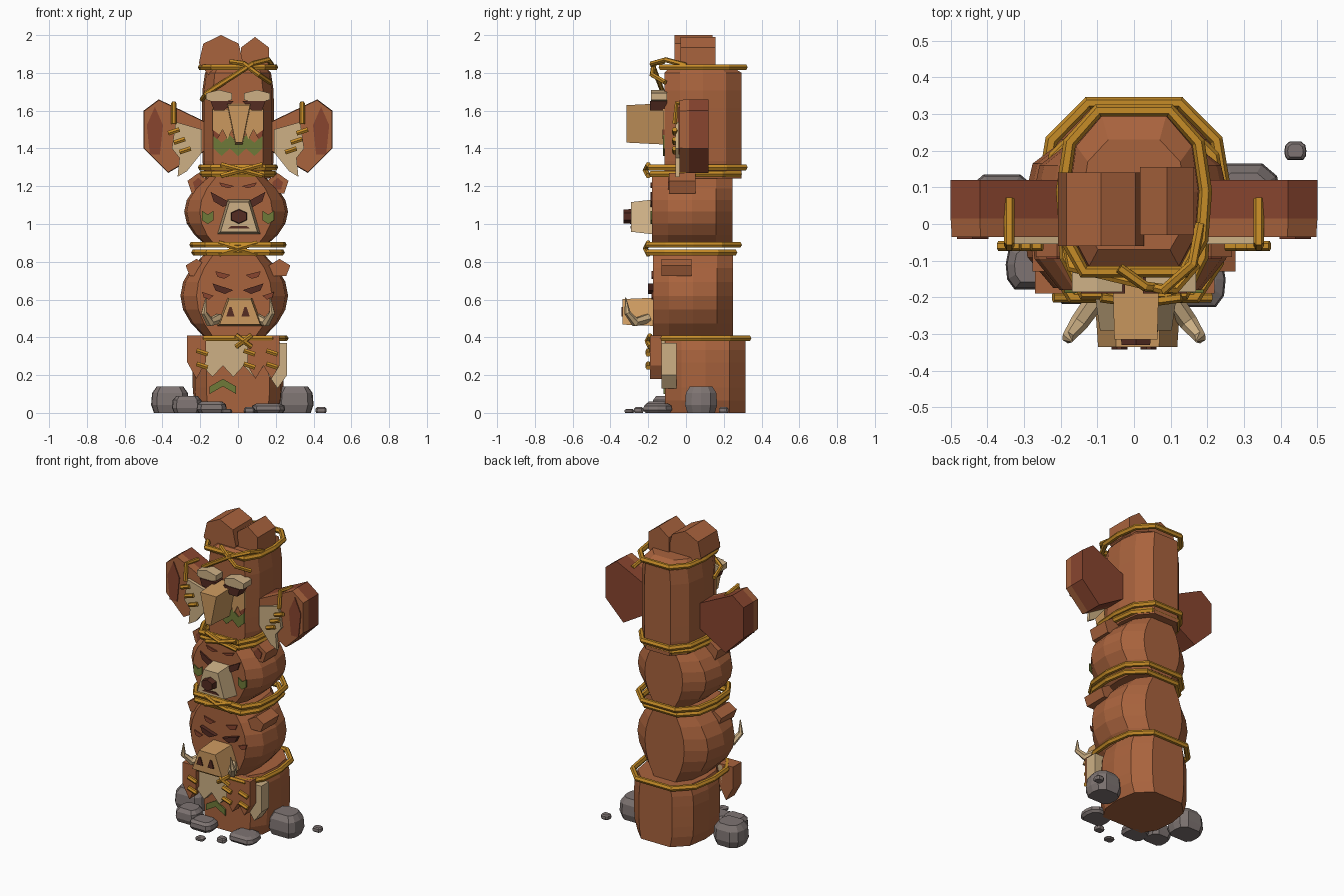
import bpy, bmesh
from math import pi, sin, cos

cube = bpy.data.objects.get("Cube")
if cube:
    bpy.data.objects.remove(cube, do_unlink=True)


def linear(c):
    return c / 12.92 if c <= 0.04 else ((c + 0.055) / 1.055) ** 2.4


def material(name, code):
    colour = [linear(byte / 255) for byte in bytes.fromhex(code)] + [1]
    mat = bpy.data.materials.new(name)
    mat.use_nodes = True
    mat.diffuse_color = colour
    shader = mat.node_tree.nodes["Principled BSDF"]
    shader.inputs["Base Color"].default_value = colour
    shader.inputs["Roughness"].default_value = 0.9
    return mat


WOOD = material("wood brown", "A9633D")
RED = material("red wood", "89452F")
DARK = material("dark brown", "552C22")
CREAM = material("cream", "CDB085")
TAN = material("tan", "CB995F")
ROPE = material("rope yellow", "C68C27")
ROCK = material("rock grey", "7E7472")
GREEN = material("paint green", "6F7A38")


def skin(name, rings, mat):
    """Closed solid through rings of equal point count."""
    bm = bmesh.new()
    loops = [[bm.verts.new(p) for p in ring] for ring in rings]
    count = len(loops[0])
    for low, high in zip(loops, loops[1:]):
        for i in range(count):
            j = (i + 1) % count
            bm.faces.new((low[i], low[j], high[j], high[i]))
    bm.faces.new(loops[0])
    bm.faces.new(loops[-1])
    bmesh.ops.recalc_face_normals(bm, faces=bm.faces)
    mesh = bpy.data.meshes.new(name)
    bm.to_mesh(mesh)
    bm.free()
    mesh.materials.append(mat)
    obj = bpy.data.objects.new(name, mesh)
    bpy.context.collection.objects.link(obj)


HALF_PLAN = [(.7, 0), (.95, .2), (1, .5), (.9, .8), (.5, 1)]
PLAN = HALF_PLAN + [(-u, v) for u, v in reversed(HALF_PLAN)]


def plan(z, half, front, back, x=0):
    """Horizontal log section with a broad flat front."""
    return [(x + u * half, front + v * (back - front), z) for u, v in PLAN]


def barrel(name, bottom, top, half, front, back, pinch, power, x=0):
    rings = []
    for step in range(7):
        t = step / 6
        width = half * (1 - pinch * abs(2 * t - 1) ** power)
        rings.append(plan(bottom + t * (top - bottom), width, front, back, x))
    skin(name, rings, WOOD)


def prism(name, outline, front, back, mat, taper=1, side=1):
    """Front outline in x and z, pushed along y; taper scales the front end."""
    cx = sum(x for x, z in outline) / len(outline)
    cz = sum(z for x, z in outline) / len(outline)
    rings = [[(side * (cx + (x - cx) * s), y, cz + (z - cz) * s) for x, z in outline]
             for y, s in ((back, 1), (front, taper))]
    skin(name, rings, mat)


def oval(cx, cz, rx, rz, sides):
    angles = [pi / 2 + 2 * pi * i / sides for i in range(sides)]
    return [(cx + rx * cos(a), cz + rz * sin(a)) for a in angles]


def trapezoid(cx, bottom, top, low_half, top_half):
    return [(cx - low_half, bottom), (cx + low_half, bottom), (cx + top_half, top), (cx - top_half, top)]


def slant(cx, cz, half, drop, rise):
    """Angry eye: the upper edge climbs outward."""
    return [(cx - half, cz), (cx + half, cz + rise),
            (cx + half * .7, cz + rise / 2 - drop), (cx - half * .2, cz - drop)]


def zigzag(left, right, z, teeth, depth):
    count = 2 * teeth
    return [(left + (right - left) * i / count, z - depth * (i % 2)) for i in range(count + 1)]


def torn(left, right, top, hem, teeth, depth):
    return [(left, top), (right, top)] + zigzag(left, right, hem, teeth, depth)[::-1]


def chevron(left, right, z, teeth, depth, thick):
    upper = zigzag(left, right, z, teeth, depth)
    return upper + [(x, h - thick) for x, h in reversed(upper)]


def rope(name, path, radius=.014, closed=False, mat=ROPE, pointed=False):
    curve = bpy.data.curves.new(name, "CURVE")
    curve.dimensions = "3D"
    curve.bevel_depth = radius
    curve.bevel_resolution = 1
    curve.use_fill_caps = True
    spline = curve.splines.new("POLY")
    spline.points.add(len(path) - 1)
    for i, (point, co) in enumerate(zip(spline.points, path)):
        point.co = (*co, 1)
        point.radius = 1 - .9 * (i / (len(path) - 1)) ** 2 if pointed else 1
    spline.use_cyclic_u = closed
    spline.use_smooth = False
    curve.materials.append(mat)
    obj = bpy.data.objects.new(name, curve)
    bpy.context.collection.objects.link(obj)
    bpy.ops.object.select_all(action="DESELECT")
    obj.select_set(True)
    bpy.context.view_layer.objects.active = obj
    bpy.ops.object.convert(target="MESH")


def binding(name, z, half, front, back):
    rope(name, plan(z, half, front, back), radius=.018, closed=True)


def knot(name, x, z, half, rise, y):
    for s in (-1, 1):
        rope(name, [(x - half, y, z - s * rise), (x, y - .015, z), (x + half, y, z + s * rise)])


# Stacked log bodies
barrel("base_log", 0, .4, .24, -.11, .315, pinch=.12, power=4)
barrel("boar_head", .4, .84, .285, -.175, .25, pinch=.45, power=2, x=-.02)
barrel("bear_head", .88, 1.25, .275, -.18, .245, pinch=.45, power=2, x=-.01)
barrel("eagle_body", 1.24, 1.8, .19, -.115, .295, pinch=.08, power=6)
skin("eagle_crown", [plan(1.8, .175, -.115, .295), plan(1.84, .14, -.07, .23)], WOOD)

# Head crest
prism("crest_right", oval(-.09, 1.88, .12, .12, 7), -.06, .14, WOOD)
prism("crest_left", oval(.09, 1.88, .085, .11, 6), -.03, .155, WOOD)

# Mirrored wings: red slab behind, brown slab in front, torn feathers and ties
WING = [(.15, 1.53), (.42, 1.66), (.5, 1.6), (.5, 1.4), (.37, 1.27), (.15, 1.4)]
FEATHER = [(.19, 1.5), (.33, 1.54), (.35, 1.4), (.31, 1.35), (.32, 1.25), (.27, 1.28), (.19, 1.38)]
for side, tag in ((-1, "right"), (1, "left")):
    prism("wing_back_" + tag, WING, .015, .12, RED, side=side)
    prism("wing_front_" + tag, WING, -.035, .015, WOOD, taper=.98, side=side)
    prism("wing_patch_" + tag, oval(.44, 1.48, .045, .14, 5), -.041, -.034, RED, side=side)
    prism("feather_" + tag, FEATHER, -.055, -.034, CREAM, side=side)
    x = side * .34
    rope("wing_tie_" + tag, [(x, .07, 1.62), (x, -.05, 1.64), (x, -.06, 1.53)])
    for i in range(3):
        x, z = side * (.34 - .03 * i), 1.49 - .05 * i
        rope("wing_stitch_" + tag, [(x - .03, -.06, z - .01), (x + .03, -.06, z + .01)])

# Centred face parts
prism("beak", trapezoid(.005, 1.42, 1.64, .02, .065), -.315, -.1, TAN, taper=.9)
prism("chest_paint", chevron(-.13, .13, 1.47, 3, .04, .07), -.122, -.114, GREEN)
prism("bear_muzzle", trapezoid(.005, .945, 1.13, .115, .06), -.29, -.17, CREAM, taper=.85)
prism("bear_nose", oval(.005, 1.04, .05, .04, 6), -.33, -.28, DARK, taper=.9)
prism("bear_mouth", trapezoid(.005, .975, .99, .06, .04), -.295, -.287, DARK)
prism("boar_snout", trapezoid(.01, .46, .61, .12, .065), -.335, -.16, TAN, taper=.9)

# Mirrored face parts
for side, tag in ((-1, "right"), (1, "left")):
    def feature(name, outline, front, back, mat):
        prism(name + "_" + tag, outline, front, back, mat, side=side)

    feature("eagle_brow", oval(.1, 1.675, .08, .035, 6), -.185, -.1, CREAM)
    feature("eagle_eye", slant(.085, 1.65, .06, .05, 0), -.19, -.1, DARK)
    feature("eagle_cheek", torn(.03, .135, 1.61, 1.5, 2, .05), -.123, -.114, TAN)
    feature("eagle_mark", slant(.115, 1.47, .02, .02, .03), -.124, -.114, RED)
    feature("bear_ear", oval(.21, 1.21, .06, .06, 5), -.09, .05, WOOD)
    feature("bear_inner_ear", oval(.21, 1.21, .03, .035, 5), -.096, -.089, RED)
    feature("bear_eye", slant(.09, 1.11, .055, .02, .06), -.189, -.179, DARK)
    feature("bear_mark", slant(.06, 1.2, .04, .01, .02), -.188, -.179, RED)
    feature("bear_paint", chevron(.13, .19, 1.07, 1, .02, .05), -.188, -.179, GREEN)
    feature("boar_ear", oval(.22, .765, .06, .05, 5), -.13, .03, WOOD)
    feature("boar_eye", slant(.08, .65, .055, .02, .035), -.2, -.17, DARK)
    feature("boar_mark", slant(.08, .73, .04, .02, .02), -.183, -.174, RED)
    feature("boar_cheek_mark", slant(.16, .62, .03, .02, .02), -.183, -.174, RED)
    feature("nostril", trapezoid(.04, .51, .56, .022, .006), -.342, -.333, DARK)
    rope("tusk_" + tag, [(side * .1, -.2, .5), (side * .15, -.27, .48),
                         (side * .18, -.31, .53), (side * .17, -.32, .61)],
         radius=.028, mat=CREAM, pointed=True)

# Torn hide wraps on the base
prism("hide_front", torn(-.19, .14, .4, .25, 3, .06), -.16, -.1, CREAM)
prism("hide_flap_right", torn(-.27, -.17, .41, .27, 1, .09), -.19, -.1, WOOD)
prism("hide_flap_left", torn(.05, .22, .41, .25, 2, .07), -.19, -.13, WOOD)
prism("hide_left", torn(.16, .26, .37, .2, 1, .07), -.13, -.05, CREAM)
for x in (-.19, .06, .18):
    for z in (.25, .32):
        rope("hide_stitch", [(x - .03, -.2, z + .01), (x + .03, -.2, z - .01)])
prism("base_paint", chevron(-.15, -.01, .14, 1, -.04, .04), -.119, -.109, GREEN)

# Rope bindings and crossed knots
binding("base_rope", .395, .25, -.18, .33)
binding("middle_rope_low", .85, .23, -.2, .255)
binding("middle_rope_high", .89, .24, -.2, .28)
binding("upper_rope_low", 1.265, .19, -.18, .28)
binding("upper_rope_high", 1.3, .195, -.19, .31)
binding("top_rope", 1.83, .195, -.13, .31)
knot("middle_knot", 0, .87, .1, .03, -.2)
knot("upper_knot", .02, 1.285, .11, .03, -.2)
knot("base_knot", .03, .38, .04, .03, -.19)
rope("top_sash", [(-.19, -.02, 1.66), (-.17, -.12, 1.69), (.08, -.18, 1.85), (.16, -.11, 1.87), (.18, 0, 1.84)])
rope("top_sash_cross", [(-.04, -.12, 1.86), (.03, -.17, 1.85), (.11, -.18, 1.79), (.17, -.11, 1.75)])

# Scattered rocks: centre, half width, height
ROCKS = [(-.36, .05, .1, .14), (.3, .08, .1, .14), (-.27, -.11, .08, .09), (-.14, -.15, .08, .06),
         (.16, -.15, .09, .05), (.06, -.25, .03, .03), (.44, .2, .03, .03), (-.06, -.3, .03, .02)]
for x, y, half, height in ROCKS:
    skin("rock", [plan(t * height, k * half, y - k * half * .85, y + k * half * .85, x)
                  for t, k in ((0, .85), (.3, 1), (.75, .95), (1, .7))], ROCK)
